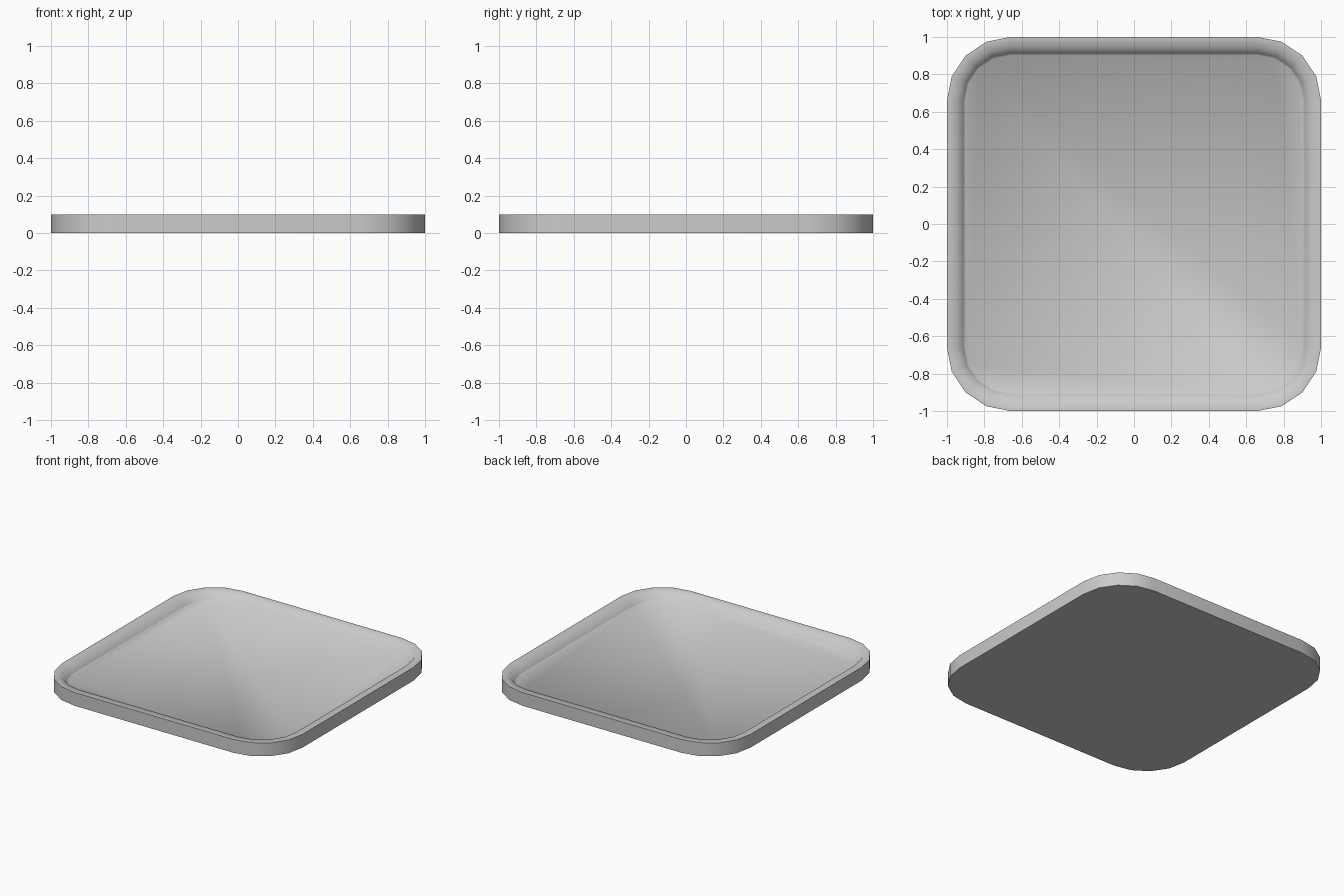
import bpy, bmesh, math

if "Cube" in bpy.data.objects:
    bpy.data.objects.remove(bpy.data.objects["Cube"])

def ring(bm, half, z, centre=0.66, seg=4):
    # Rounded square whose corner arcs share fixed centres
    r = half - centre
    pts = []
    for k, (sx, sy) in enumerate([(1, 1), (-1, 1), (-1, -1), (1, -1)]):
        for i in range(seg + 1):
            a = math.pi / 2 * (k + i / seg)
            pts.append(bm.verts.new((sx * centre + r * math.cos(a), sy * centre + r * math.sin(a), z)))
    return pts

# Tray profile: outer wall, rim, inner wall, floor edge
profile = [(1.0, 0.0), (1.0, 0.1), (0.945, 0.1), (0.912, 0.05), (0.902, 0.04)]
bm = bmesh.new()
rings = [ring(bm, h, z) for h, z in profile]
for a, b in zip(rings, rings[1:]):
    for i in range(len(a)):
        j = (i + 1) % len(a)
        bm.faces.new((a[i], a[j], b[j], b[i]))
bm.faces.new(rings[0][::-1])
bm.faces.new(rings[-1])
bmesh.ops.recalc_face_normals(bm, faces=bm.faces)
mesh = bpy.data.meshes.new("tray")
bm.to_mesh(mesh)
bm.free()
tray = bpy.data.objects.new("tray", mesh)
bpy.context.collection.objects.link(tray)
bpy.context.view_layer.objects.active = tray
tray.select_set(True)
bpy.ops.object.shade_smooth_by_angle(angle=math.radians(60))
